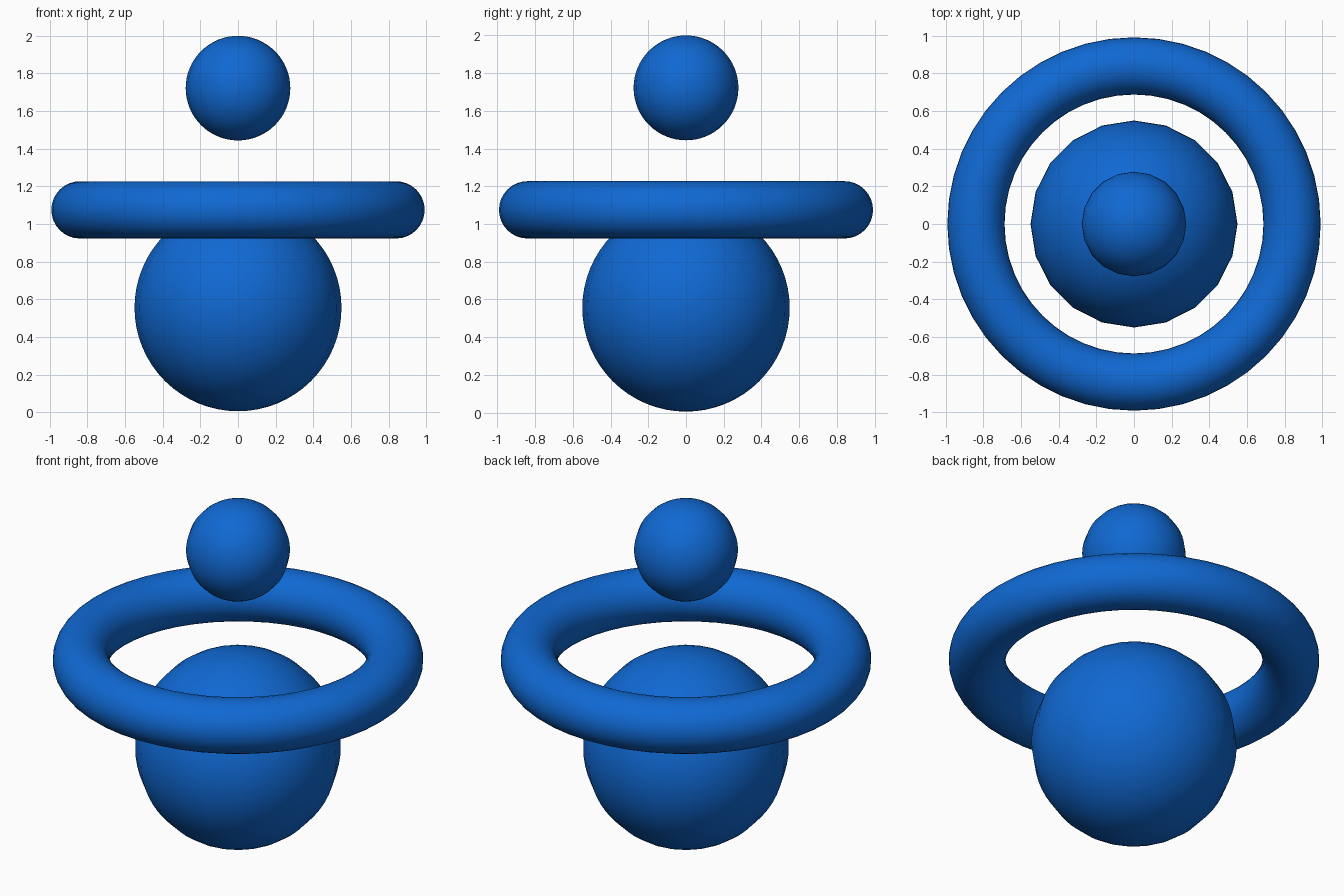
import bpy

if "Cube" in bpy.data.objects:
    bpy.data.objects.remove(bpy.data.objects["Cube"])

blue = bpy.data.materials.new("blue")
blue.diffuse_color = (0.005, 0.14, 0.65, 1)
blue.use_nodes = True
blue.node_tree.nodes["Principled BSDF"].inputs["Base Color"].default_value = blue.diffuse_color


def finish(name):
    obj = bpy.context.object
    obj.name = name
    obj.data.materials.append(blue)
    bpy.ops.object.shade_smooth()
    return obj


def ball(name, radius, z):
    bpy.ops.mesh.primitive_uv_sphere_add(segments=20, ring_count=32,
                                         radius=radius, location=(0, 0, z))
    return finish(name)


# Large lower ball
ball("lower_ball", 0.55, 0.555)

# Floating horizontal ring
bpy.ops.mesh.primitive_torus_add(major_segments=48, minor_segments=32,
                                 major_radius=0.84, minor_radius=0.152,
                                 location=(0, 0, 1.075))
finish("ring")

# Small upper ball
ball("upper_ball", 0.278, 1.722)
